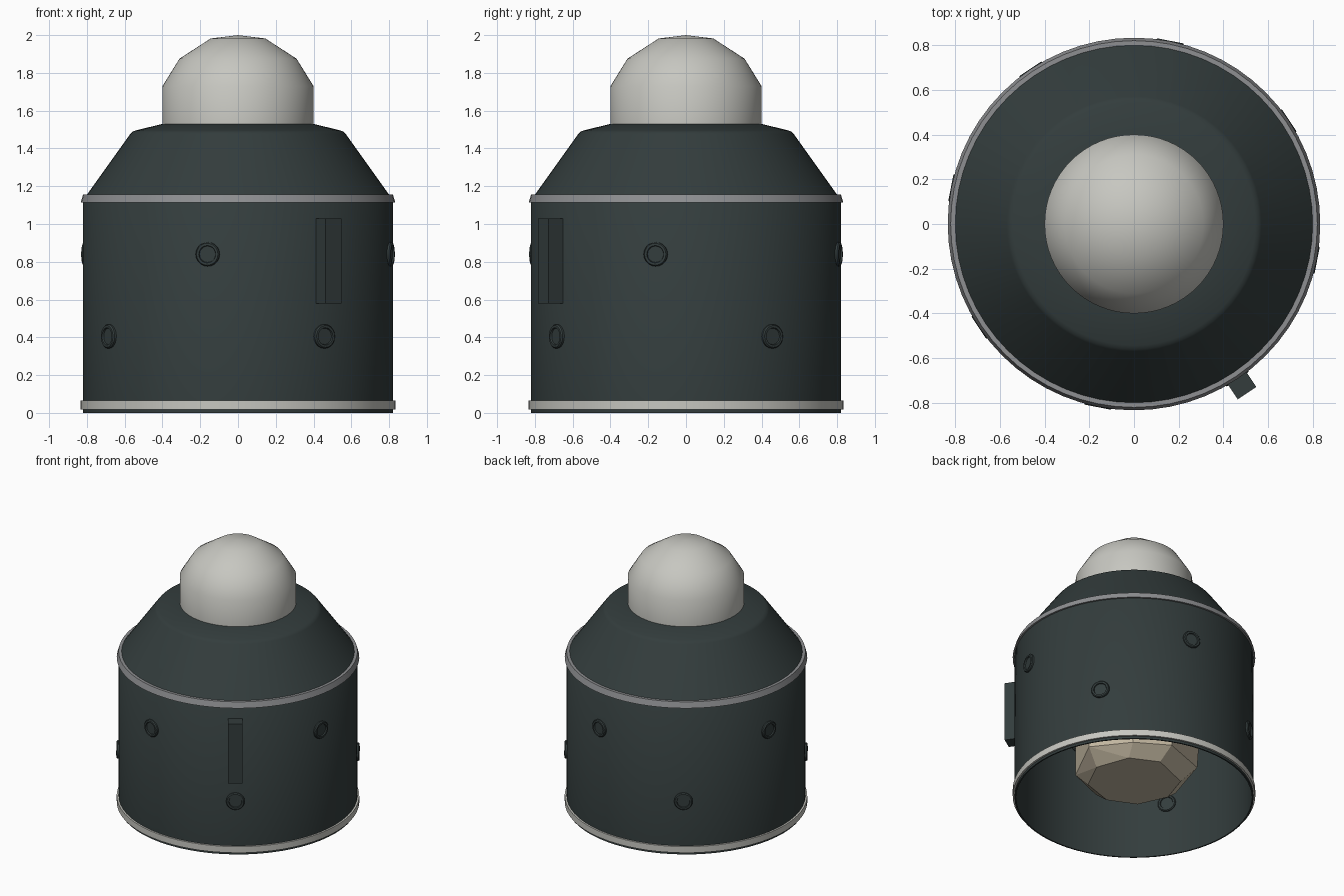
import bpy, bmesh, math, random
from mathutils import Matrix, Vector

if "Cube" in bpy.data.objects:
    bpy.data.objects.remove(bpy.data.objects["Cube"])


def material(name, rgb):
    m = bpy.data.materials.new(name)
    m.diffuse_color = (*rgb, 1)
    m.use_nodes = True
    m.node_tree.nodes["Principled BSDF"].inputs["Base Color"].default_value = m.diffuse_color
    return m


DARK = material("dark slate", (0.033, 0.046, 0.046))
PALE = material("pale grey", (0.57, 0.57, 0.53))
STEEL = material("mid grey", (0.27, 0.275, 0.285))
STONE = material("tan stone", (0.55, 0.48, 0.36))


def finish(name, bm, mat, smooth=40):
    bmesh.ops.recalc_face_normals(bm, faces=bm.faces)
    me = bpy.data.meshes.new(name)
    bm.to_mesh(me)
    bm.free()
    me.materials.append(mat)
    ob = bpy.data.objects.new(name, me)
    bpy.context.collection.objects.link(ob)
    if smooth:
        bpy.ops.object.select_all(action='DESELECT')
        ob.select_set(True)
        bpy.context.view_layer.objects.active = ob
        bpy.ops.object.shade_smooth_by_angle(angle=math.radians(smooth))
    return ob


def lathe(name, profile, mat, sides=64, closed=False, matrix=None):
    """Spin (radius, height) points around z."""
    bm = bmesh.new()
    vs = [bm.verts.new((r, 0, z)) for r, z in profile]
    pairs = list(zip(vs, vs[1:])) + ([(vs[-1], vs[0])] if closed else [])
    edges = [bm.edges.new(p) for p in pairs]
    bmesh.ops.spin(bm, geom=vs + edges, cent=(0, 0, 0), axis=(0, 0, 1),
                   angle=math.tau, steps=sides, use_duplicate=False)
    bmesh.ops.remove_doubles(bm, verts=bm.verts, dist=1e-4)
    if matrix:
        bm.transform(matrix)
    return finish(name, bm, mat)


# Hollow housing: open at the bottom, sloped shoulder at the top
lathe("housing", [(0.82, 0), (0.82, 1.13), (0.80, 1.155), (0.57, 1.477),
                  (0.56, 1.488), (0.543, 1.495), (0.40, 1.53), (0, 1.53),
                  (0, 1.515), (0.40, 1.515), (0.54, 1.48), (0.79, 1.14),
                  (0.81, 1.12), (0.81, 0)], DARK, closed=True)

# Trim rings
lathe("bottom_rim", [(0.81, 0.018), (0.833, 0.018), (0.833, 0.065), (0.815, 0.065)],
      PALE, closed=True)
lathe("shoulder_band", [(0.812, 1.113), (0.833, 1.113), (0.82, 1.156), (0.795, 1.156)],
      STEEL, closed=True)

# Domed cap
lathe("cap", [(0.40, 1.52), (0.40, 1.73), (0.31, 1.875), (0.145, 1.982), (0, 2.0)], PALE)


def outward(angle, z):
    """Frame whose local z points out of the wall."""
    return (Matrix.Rotation(math.radians(angle), 4, 'Z')
            @ Matrix.Translation((0, 0, z)) @ Matrix.Rotation(math.pi / 2, 4, 'Y'))


# Round bolts, in two staggered rows, showing on both sides of the wall
BOLT = [(0, 0.826), (0.043, 0.826), (0.046, 0.835), (0.058, 0.835), (0.064, 0.828),
        (0.064, 0.802), (0.058, 0.795), (0.046, 0.795), (0.043, 0.802), (0, 0.802)]
for row, z, start in (("upper", 0.84, -101.25), ("lower", 0.405, -56.25)):
    for k in range(4):
        lathe(f"{row}_bolt_{k + 1}", BOLT, DARK, sides=20,
              matrix=outward(start + 90 * k, z))

# Upright bar on the wall
bm = bmesh.new()
bmesh.ops.create_cube(bm, size=1, matrix=Matrix.Rotation(math.radians(-56.25), 4, 'Z')
                      @ Matrix.Translation((0.857, 0, 0.805))
                      @ Matrix.Diagonal((0.106, 0.10, 0.45, 1)))
finish("side_bar", bm, DARK, smooth=0)

# Faceted stone hanging inside the housing
random.seed(4)
bm = bmesh.new()
for r, z, n, jitter in ((0.32, 0.135, 8, 0), (0.42, 0.22, 8, 0.02), (0.43, 0.48, 8, 0.03),
                        (0.36, 0.75, 7, 0.03), (0.20, 0.92, 6, 0)):
    for k in range(n):
        a = math.tau * (k + random.uniform(-0.15, 0.15)) / n
        j = random.uniform(-jitter, jitter)
        bm.verts.new(Vector((math.cos(a) * (r + j), math.sin(a) * (r + j), z + j)))
hull = bmesh.ops.convex_hull(bm, input=bm.verts)
loose = [v for v in bm.verts if not v.link_faces]
bmesh.ops.delete(bm, geom=loose, context='VERTS')
bmesh.ops.dissolve_limit(bm, angle_limit=math.radians(8), verts=bm.verts, edges=bm.edges)
finish("inner_stone", bm, STONE, smooth=0)
